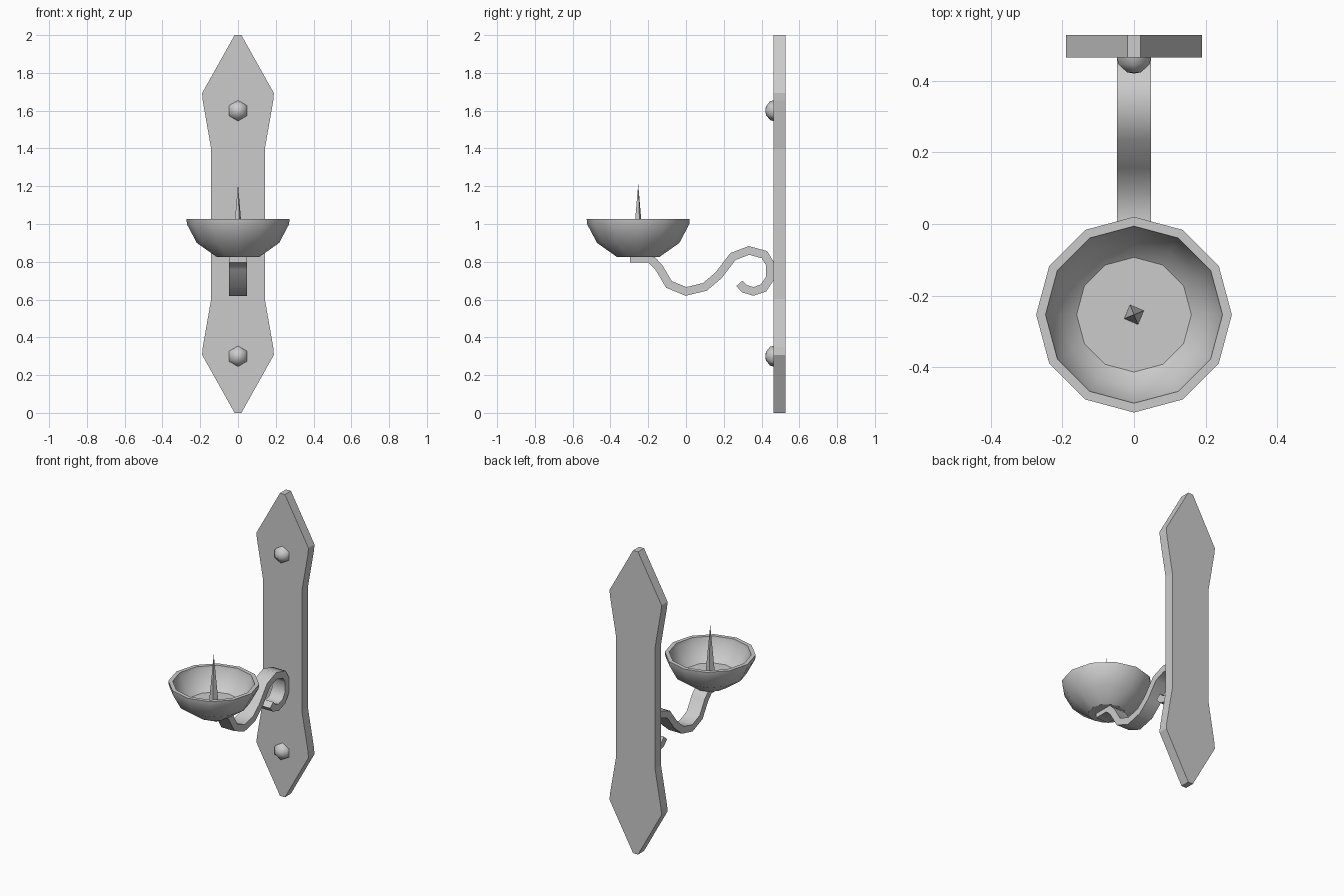
import bpy, bmesh
from math import cos, sin, radians
from mathutils import Vector, Matrix

if "Cube" in bpy.data.objects:
    bpy.data.objects.remove(bpy.data.objects["Cube"])

iron = bpy.data.materials.new("grey_iron")
iron.use_nodes = True
iron.diffuse_color = (0.6, 0.6, 0.6, 1)
iron.node_tree.nodes["Principled BSDF"].inputs["Base Color"].default_value = (0.6, 0.6, 0.6, 1)


def finish(bm, name, smooth_angle=None):
    """Turn a bmesh into a named, shaded object."""
    bmesh.ops.recalc_face_normals(bm, faces=bm.faces)
    mesh = bpy.data.meshes.new(name)
    bm.to_mesh(mesh)
    bm.free()
    mesh.materials.append(iron)
    obj = bpy.data.objects.new(name, mesh)
    bpy.context.collection.objects.link(obj)
    if smooth_angle:
        bpy.ops.object.select_all(action='DESELECT')
        obj.select_set(True)
        bpy.context.view_layer.objects.active = obj
        bpy.ops.object.shade_smooth_by_angle(angle=radians(smooth_angle))
    return obj


def lathe(name, profile, sides, start, matrix, smooth_angle=None):
    """Spin (radius, height) points into rings, capping or pointing the ends."""
    bm = bmesh.new()
    rings = []
    for r, z in profile:
        if r == 0:
            rings.append([bm.verts.new((0, 0, z))] * sides)
        else:
            angles = [radians(start + 360 * i / sides) for i in range(sides)]
            rings.append([bm.verts.new((r * cos(a), r * sin(a), z)) for a in angles])
    for low, high in zip(rings, rings[1:]):
        for i in range(sides):
            j = (i + 1) % sides
            corners = dict.fromkeys((low[i], low[j], high[j], high[i]))
            bm.faces.new(list(corners))
    for (r, z), ring in zip((profile[0], profile[-1]), (rings[0], rings[-1])):
        if r:
            bm.faces.new(ring)
    bm.transform(matrix)
    return finish(bm, name, smooth_angle)


# Wall plate: a half outline mirrored both ways, then given depth
quarter = [(0.142, 1.397), (0.187, 1.655), (0.19, 1.693), (0.018, 2.0)]
right_edge = [(x, 2 - z) for x, z in reversed(quarter)] + quarter
outline = right_edge + [(-x, z) for x, z in reversed(right_edge)]
bm = bmesh.new()
front = bm.faces.new([bm.verts.new((x, 0.464, z)) for x, z in outline])
back = bmesh.ops.extrude_face_region(bm, geom=[front])
bmesh.ops.translate(bm, vec=(0, 0.063, 0),
                    verts=[v for v in back["geom"] if isinstance(v, bmesh.types.BMVert)])
finish(bm, "wall_plate")

# Bolts: six-sided domes facing forward
for name, z in (("lower_bolt", 0.3), ("upper_bolt", 1.6)):
    lathe(name, [(0.055, 0), (0.05, 0.02), (0.022, 0.042), (0, 0.045)], 6, 90,
          Matrix.Translation((0, 0.465, z)) @ Matrix.Rotation(radians(90), 4, 'X'), 60)

# Scrolled arm: a flat bar swept along a side path of (y, z) points
path = [Vector(p) for p in (
    (-0.296, 0.818), (-0.19, 0.818), (-0.145, 0.772), (-0.09, 0.68), (0, 0.643),
    (0.1, 0.667), (0.172, 0.728), (0.249, 0.828), (0.333, 0.86), (0.415, 0.838),
    (0.446, 0.788), (0.444, 0.712), (0.41, 0.661), (0.357, 0.643), (0.308, 0.658),
    (0.283, 0.686))]
HALF_WIDTH, HALF_THICK = 0.048, 0.022
bm = bmesh.new()
sections = []
for i, p in enumerate(path):
    before = (p - path[i - 1]).normalized() if i else (path[1] - p).normalized()
    after = (path[i + 1] - p).normalized() if i + 1 < len(path) else before
    tangent = (before + after).normalized()
    offset = Vector((-tangent.y, tangent.x)) * HALF_THICK / tangent.dot(before)
    sections.append([bm.verts.new((sx * HALF_WIDTH, *(p + offset * so)))
                     for sx, so in ((-1, -1), (1, -1), (1, 1), (-1, 1))])
for a, b in zip(sections, sections[1:]):
    for i in range(4):
        j = (i + 1) % 4
        bm.faces.new((a[i], a[j], b[j], b[i]))
bm.faces.new(sections[0])
bm.faces.new(sections[-1])
finish(bm, "scroll_arm", 55)

# Drip dish and candle spike
dish_place = Matrix.Translation((0, -0.253, 0))
lathe("drip_dish",
      [(0.112, 0.825), (0.218, 0.9), (0.27, 0.998), (0.273, 1.027),
       (0.247, 1.027), (0.243, 1.005), (0.2, 0.924), (0.16, 0.89)],
      12, 90, dish_place, 35)
lathe("candle_spike", [(0.03, 0.885), (0, 1.212)], 4, 22, dish_place)
